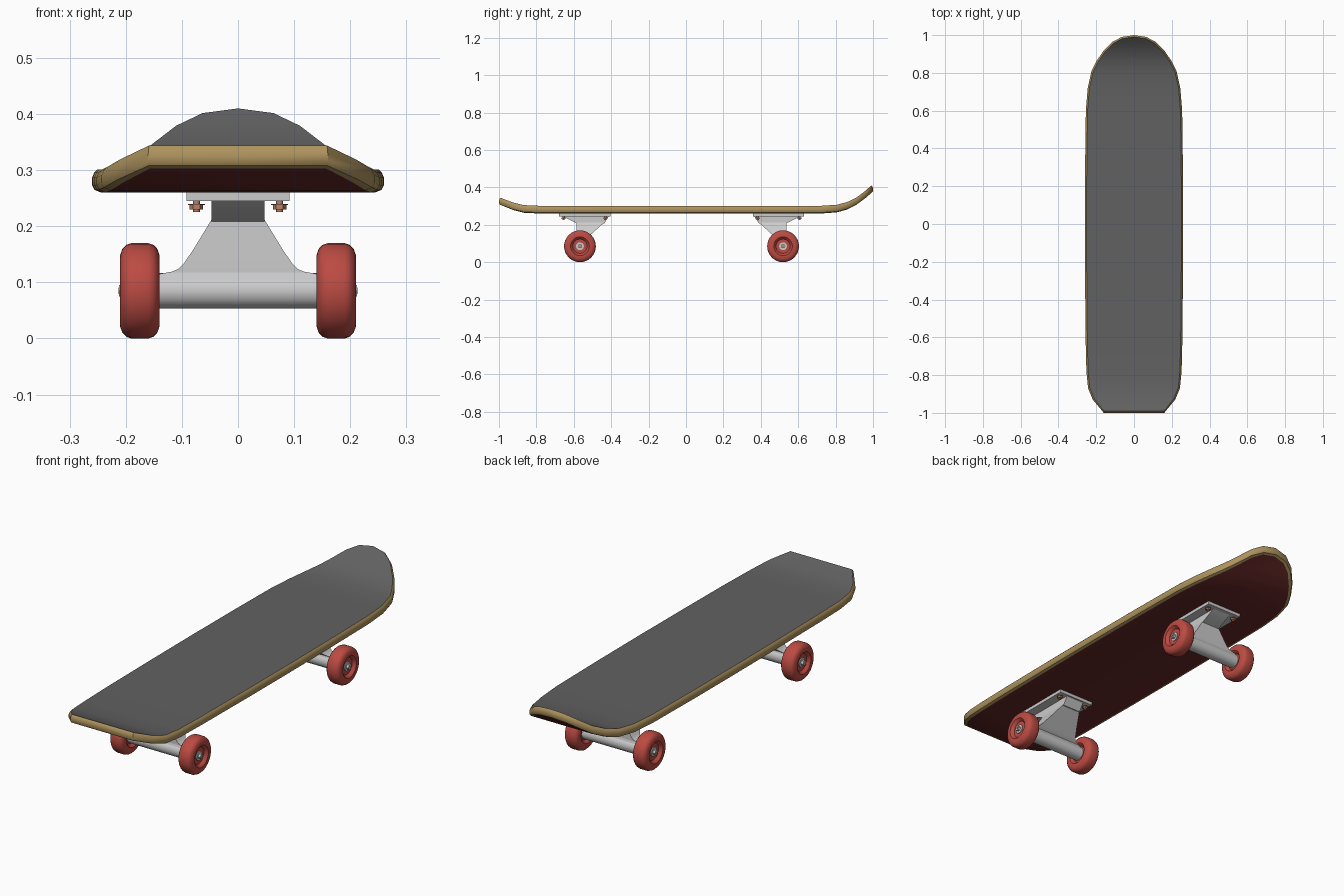
import bpy, bmesh, math
from mathutils import Vector

if "Cube" in bpy.data.objects:
    bpy.data.objects.remove(bpy.data.objects["Cube"])


def material(name, color):
    m = bpy.data.materials.new(name)
    m.diffuse_color = (*color, 1)
    m.use_nodes = True
    m.node_tree.nodes["Principled BSDF"].inputs["Base Color"].default_value = m.diffuse_color
    return m


GRIP = material("grip_grey", (0.12, 0.12, 0.12))
WOOD = material("wood_edge", (0.42, 0.29, 0.11))
UNDER = material("dark_red", (0.13, 0.02, 0.02))
RED = material("wheel_red", (0.5, 0.07, 0.055))
COPPER = material("copper", (0.48, 0.22, 0.14))


def make(name, verts, faces, mats=(), indices=None, angle=35):
    me = bpy.data.meshes.new(name)
    me.from_pydata(verts, [], faces)
    for m in mats:
        me.materials.append(m)
    if indices:
        me.polygons.foreach_set("material_index", indices)
    bm = bmesh.new()
    bm.from_mesh(me)
    bmesh.ops.recalc_face_normals(bm, faces=bm.faces)
    bm.to_mesh(me)
    bm.free()
    ob = bpy.data.objects.new(name, me)
    bpy.context.collection.objects.link(ob)
    bpy.ops.object.select_all(action='DESELECT')
    ob.select_set(True)
    bpy.context.view_layer.objects.active = ob
    bpy.ops.object.shade_smooth_by_angle(angle=math.radians(angle))
    return ob


def loft(name, rings, mats=(), angle=35):
    """Skin equal-sized closed rings and cap both ends."""
    n = len(rings[0])
    verts = [v for r in rings for v in r]
    faces = [(k * n + i, k * n + (i + 1) % n, (k + 1) * n + (i + 1) % n, (k + 1) * n + i)
             for k in range(len(rings) - 1) for i in range(n)]
    faces += [tuple(range(n)), tuple(range(len(verts) - n, len(verts)))]
    return make(name, verts, faces, mats, angle=angle)


def lathe(name, profile, center, axis, seg=32, mats=()):
    """Turn (offset, radius) pairs around the x or z axis."""
    c = Vector(center)
    rings = []
    for a, r in profile:
        ring = []
        for i in range(seg):
            t = 2 * math.pi * i / seg
            u, v = r * math.cos(t), r * math.sin(t)
            ring.append(c + Vector((a, u, v) if axis == 'x' else (u, v, a)))
        rings.append(ring)
    return loft(name, rings, mats)


def interp(table, y):
    for (y0, z0), (y1, z1) in zip(table, table[1:]):
        if y <= y1:
            return z0 + (z1 - z0) * max(0, (y - y0) / (y1 - y0))
    return table[-1][1]


# Deck: outline rings with a rounded wooden edge, bent up at both ends
half = [(0.16, -1.0), (0.218, -0.93), (0.243, -0.87), (0.252, -0.78), (0.256, -0.62),
        (0.259, -0.3), (0.26, 0.0), (0.259, 0.3), (0.255, 0.6), (0.245, 0.72),
        (0.225, 0.81), (0.197, 0.865), (0.163, 0.915), (0.116, 0.963), (0.066, 0.99), (0, 1.0)]
bend = [(-1, 0.043), (-0.93, 0.018), (-0.87, 0.004), (-0.8, 0), (0.72, 0),
        (0.81, 0.006), (0.865, 0.02), (0.915, 0.043), (0.963, 0.078), (1, 0.109)]
outline = half + [(-x, y) for x, y in half[-2::-1]]
n, h = len(outline), len(half)
layers = [(0.016, 0.26), (0.004, 0.265), (0, 0.273), (0, 0.287), (0.004, 0.296), (0.009, 0.301)]
verts, faces, idx = [], [], []
for inset, z in layers:
    for i, (x, y) in enumerate(outline):
        p, q = Vector(outline[i - 1]), Vector(outline[(i + 1) % n])
        t = (q - p).normalized()
        px, py = x - t.y * inset, y + t.x * inset
        verts.append((px, py, z + interp(bend, y)))
for k in range(len(layers) - 1):
    for i in range(n):
        j = (i + 1) % n
        faces.append((k * n + i, k * n + j, (k + 1) * n + j, (k + 1) * n + i))
        idx.append(1)
for base, mat in ((0, 2), ((len(layers) - 1) * n, 0)):
    for i in range(h - 1):
        f = [i, i + 1, n - 2 - i, n - 1 - i]
        if i == h - 2:
            f = [i, i + 1, n - 1 - i]
        faces.append(tuple(base + v for v in f))
        idx.append(mat)
make("deck", verts, faces, (GRIP, WOOD, UNDER), idx, 40)

# Trucks: the back one mirrors the front one
AXLE_Z = 0.085
for label, y0, s in (("front", -0.567, 1), ("back", 0.519, -1)):
    def rect(hx, a, b, z):
        return [(-hx, y0 + s * a, z), (hx, y0 + s * a, z), (hx, y0 + s * b, z), (-hx, y0 + s * b, z)]

    # Mounting plate and wedge-shaped neck under it
    loft(label + "_base_plate", [rect(0.092, -0.113, 0.162, 0.245), rect(0.092, -0.113, 0.162, 0.262)])
    loft(label + "_neck", [rect(0.047, -0.018, 0.13, 0.208), rect(0.047, -0.095, 0.155, 0.246)])

    # Hanger web flaring down into the axle housing
    loft(label + "_hanger", [rect(hx, a, b, z) for hx, a, b, z in (
        (0.145, -0.031, 0.031, 0.085), (0.14, -0.02, 0.02, 0.115), (0.118, -0.02, 0.026, 0.119),
        (0.106, -0.02, 0.032, 0.124), (0.097, -0.02, 0.042, 0.133), (0.08, -0.019, 0.07, 0.158),
        (0.047, -0.018, 0.13, 0.212))])
    lathe(label + "_axle_housing", [(-0.15, 0.032), (0.15, 0.032)], (0, y0, AXLE_Z), 'x')
    lathe(label + "_axle", [(-0.213, 0.006), (0.213, 0.006)], (0, y0, AXLE_Z), 'x', 12, (COPPER,))

    for sx, side in ((-1, "left"), (1, "right")):
        tag = label + "_" + side
        c = (sx * 0.175, y0, AXLE_Z)
        # Wheel with rounded tread and recessed faces
        prof = [(0.021, 0.008), (0.021, 0.038), (0.031, 0.045), (0.035, 0.05), (0.035, 0.064),
                (0.031, 0.075), (0.024, 0.082), (0.015, 0.085)]
        lathe(tag + "_wheel", [(-a, r) for a, r in prof] + prof[::-1], c, 'x', 32, (RED,))
        # Bearing and axle nut
        lathe(tag + "_bearing", [(-0.025, 0.021), (0.025, 0.021)], c, 'x', 24)
        lathe(tag + "_axle_nut", [(sx * 0.02, 0.012), (sx * 0.037, 0.012)], c, 'x', 6)

        # Mounting bolts with hex nuts
        for dy, end in ((-0.088, "outer"), (0.137, "inner")):
            b = (sx * 0.074, y0 + s * dy, 0)
            lathe(f"{tag}_{end}_bolt", [(0.225, 0.006), (0.25, 0.006)], b, 'z', 12, (COPPER,))
            lathe(f"{tag}_{end}_bolt_nut", [(0.23, 0.012), (0.238, 0.012), (0.238, 0.015), (0.24, 0.015)],
                  b, 'z', 6, (COPPER,))
